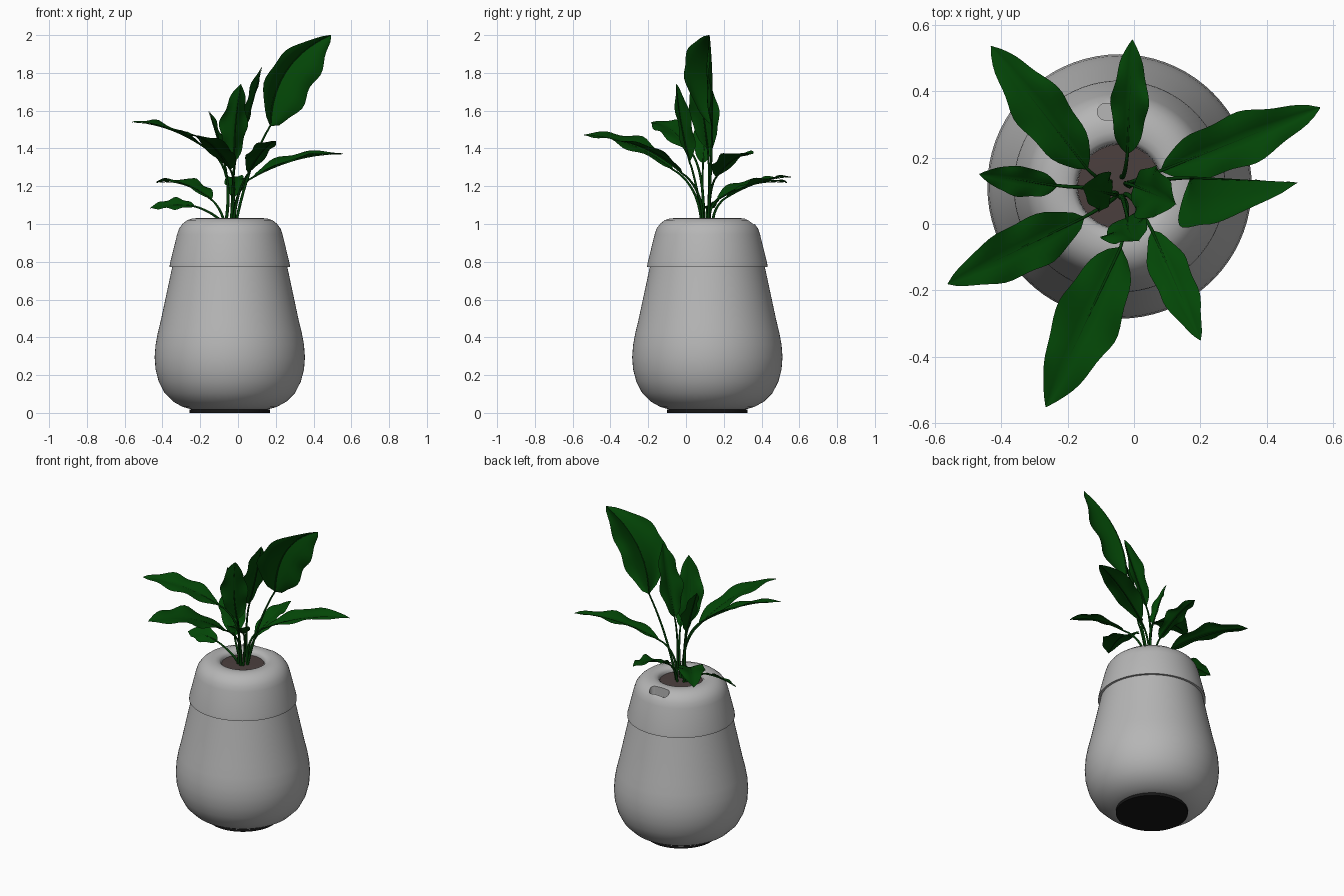
import bpy, bmesh, math
from mathutils import Vector

cube = bpy.data.objects.get("Cube")
if cube:
    bpy.data.objects.remove(cube, do_unlink=True)

CX, CY = -0.0435, 0.113  # pot axis


def material(name, rgb, rough=0.6):
    m = bpy.data.materials.new(name)
    m.use_nodes = True
    m.diffuse_color = (*rgb, 1)
    bsdf = m.node_tree.nodes["Principled BSDF"]
    bsdf.inputs["Base Color"].default_value = (*rgb, 1)
    bsdf.inputs["Roughness"].default_value = rough
    return m


POT = material("pot grey", (0.465, 0.465, 0.465))
FOOT = material("foot black", (0.008, 0.008, 0.008))
SOIL = material("soil brown", (0.07, 0.05, 0.048))
LEAF = material("leaf green", (0.001, 0.062, 0.002))
STEM = material("stem green", (0.001, 0.045, 0.002))


def add_object(name, bm, mat):
    mesh = bpy.data.meshes.new(name)
    bm.to_mesh(mesh)
    bm.free()
    mesh.materials.append(mat)
    obj = bpy.data.objects.new(name, mesh)
    bpy.context.collection.objects.link(obj)
    return obj


def shade(obj, angle=40):
    bpy.ops.object.select_all(action="DESELECT")
    obj.select_set(True)
    bpy.context.view_layer.objects.active = obj
    bpy.ops.object.shade_smooth_by_angle(angle=math.radians(angle))


def lathe(name, profile, mat, steps=72):
    """Spin an (r, z) profile round the pot axis; r = 0 closes the ends."""
    bm = bmesh.new()
    verts = [bm.verts.new((CX + r, CY, z)) for r, z in profile]
    edges = [bm.edges.new(pair) for pair in zip(verts, verts[1:])]
    bmesh.ops.spin(bm, geom=verts + edges, cent=(CX, CY, 0), axis=(0, 0, 1),
                   angle=math.tau, steps=steps)
    bmesh.ops.remove_doubles(bm, verts=bm.verts, dist=0.0005)
    bmesh.ops.recalc_face_normals(bm, faces=bm.faces)
    return add_object(name, bm, mat)


# Pot
foot = lathe("foot", [(0, 0), (0.213, 0), (0.213, 0.018), (0, 0.018)], FOOT)
body = lathe("pot_body", [(0, 0.018), (0.2, 0.018), (0.25, 0.032), (0.3, 0.06),
                          (0.345, 0.105), (0.376, 0.165), (0.393, 0.23),
                          (0.398, 0.295), (0.393, 0.36), (0.381, 0.425),
                          (0.365, 0.49), (0.304, 0.775), (0, 0.775)], POT)
lid = lathe("pot_lid", [(0, 0.772), (0.319, 0.772), (0.317, 0.79), (0.279, 0.945),
                        (0.269, 0.975), (0.251, 1.0), (0.226, 1.02), (0.195, 1.03),
                        (0.165, 1.031), (0.143, 1.026), (0.13, 1.014),
                        (0.127, 0.995), (0.127, 0.96), (0, 0.96)], POT)
soil = lathe("soil", [(0, 0.95), (0.1265, 0.95), (0.1265, 1.0), (0, 1.004)], SOIL)

# Watering slot sunk into the back of the lid
bm = bmesh.new()
bmesh.ops.create_cone(bm, cap_ends=True, segments=32, radius1=0.025, radius2=0.025, depth=0.16)
for v in bm.verts:
    v.co.x += math.copysign(0.042, v.co.x) if abs(v.co.x) > 0.001 else 0
    v.co += Vector((CX, CY + 0.225, 1.05))
cutter = add_object("slot_cutter", bm, POT)
cutter.hide_render = True
cutter.hide_set(True)
cut = lid.modifiers.new("watering_slot", "BOOLEAN")
cut.operation = "DIFFERENCE"
cut.object = cutter

for part in (foot, body, lid, soil):
    shade(part)


def bezier(a, b, c, t):
    return a * (1 - t) ** 2 + b * 2 * t * (1 - t) + c * t ** 2


def tube(name, points, radii, mat):
    curve = bpy.data.curves.new(name, "CURVE")
    curve.dimensions = "3D"
    curve.bevel_depth = 1
    curve.bevel_resolution = 2
    curve.use_fill_caps = True
    spline = curve.splines.new("POLY")
    spline.points.add(len(points) - 1)
    for p, co, r in zip(spline.points, points, radii):
        p.co = (*co, 1)
        p.radius = r
    curve.materials.append(mat)
    obj = bpy.data.objects.new(name, curve)
    bpy.context.collection.objects.link(obj)


def plant_leaf(name, base, tip, half, bow, side=None, wave=0.12, fold=1, rows=20, cols=4):
    """Stem from the soil, folded wavy blade, and a midrib beneath it."""
    base, tip = Vector(base), Vector(tip)
    along = (tip - base).normalized()
    side = Vector(side) if side else along.cross(Vector((0, 0, 1)))
    side = (side - along * side.dot(along)).normalized()
    up = side.cross(along)
    if up.z < 0:
        up, side = -up, -side
    middle = (base + tip) / 2 + Vector(bow) * 2
    phase = 7 * base.x + 11 * tip.y

    # blade
    bm = bmesh.new()
    grid, rib = [], []
    for i in range(rows + 1):
        t = i / rows
        centre = bezier(base, middle, tip, t)
        rib.append(centre - up * 0.002)
        width = half * max(math.sin(math.pi * t ** 0.85) ** 0.75 if 0 < t < 1 else 0, 0.02)
        width *= 1 + 0.07 * math.sin(17 * t + phase)
        row = []
        for j in range(-cols, cols + 1):
            s = j / cols
            lift = fold * (0.55 * abs(s) - 0.3 * s * s)
            ripple = wave * s * s * math.sin(15 * t + phase + 1.3 * s)
            row.append(bm.verts.new(centre + side * s * width + up * width * (lift + ripple)))
        grid.append(row)
    for r0, r1 in zip(grid, grid[1:]):
        for j in range(2 * cols):
            bm.faces.new((r0[j], r0[j + 1], r1[j + 1], r1[j]))
    bmesh.ops.recalc_face_normals(bm, faces=bm.faces)
    shade(add_object(name + "_leaf", bm, LEAF), 60)

    # stem and midrib
    out = Vector((base.x - CX, base.y - CY, 0))
    root = Vector((CX, CY, 0.995)) + out.normalized() * 0.03
    entry = ((middle - base).normalized() + along).normalized()
    bend = base - entry * (base - root).length * 0.5
    bend = bend.lerp(Vector((root.x, root.y, base.z - 0.1)), 0.35)
    path = [bezier(root, bend, base, k / 10) for k in range(10)] + rib
    radii = [0.008 - 0.0003 * k for k in range(10)]
    radii += [0.005 * (1 - 0.85 * k / rows) for k in range(rows + 1)]
    tube(name + "_stem", path, radii, STEM)


# Outer leaves
plant_leaf("back_right", (-0.14, 0.165, 1.13), (-0.43, 0.535, 1.22), 0.08, (0, 0, 0.035))
plant_leaf("back", (-0.02, 0.21, 1.14), (-0.005, 0.555, 1.25), 0.055, (0, 0, 0.025), wave=0.25)
plant_leaf("low_right", (-0.23, 0.115, 1.095), (-0.465, 0.15, 1.085), 0.053, (0, 0, 0.012),
           side=(0, 0.85, 0.5), fold=0.5)
plant_leaf("back_left", (0.08, 0.16, 1.25), (0.56, 0.35, 1.37), 0.08, (0, 0, 0.035),
           side=(-0.37, 0.93, 0.1))
plant_leaf("front_right", (-0.15, 0.02, 1.39), (-0.56, -0.18, 1.54), 0.08, (0, 0, 0.035),
           side=(-0.45, 0.85, 0.25), fold=0.6)
plant_leaf("front", (-0.04, -0.07, 1.29), (-0.265, -0.55, 1.47), 0.1, (0, 0, 0.05),
           side=(0.85, -0.4, -0.2), fold=0.5)
plant_leaf("front_left", (0.055, -0.02, 1.27), (0.2, -0.35, 1.44), 0.06, (0, 0, 0.03))

# Upright leaves
plant_leaf("tall", (0.17, 0.14, 1.52), (0.49, 0.125, 2.0), 0.14, (-0.075, 0.005, 0.05),
           side=(0.735, 0.5, -0.48), wave=0.04, fold=-2.6)
plant_leaf("inner_left", (0.0, 0.115, 1.4), (0.125, 0.06, 1.83), 0.08, (0.005, 0, 0),
           side=(0.3, 1, 0))
plant_leaf("inner_front", (-0.02, 0.02, 1.33), (0.015, -0.05, 1.74), 0.08, (-0.01, -0.01, 0),
           side=(0.85, 0.5, 0))
plant_leaf("inner_right", (-0.07, 0.09, 1.32), (-0.155, 0.11, 1.6), 0.06, (0, 0, 0.01),
           side=(0.2, 1, 0))
